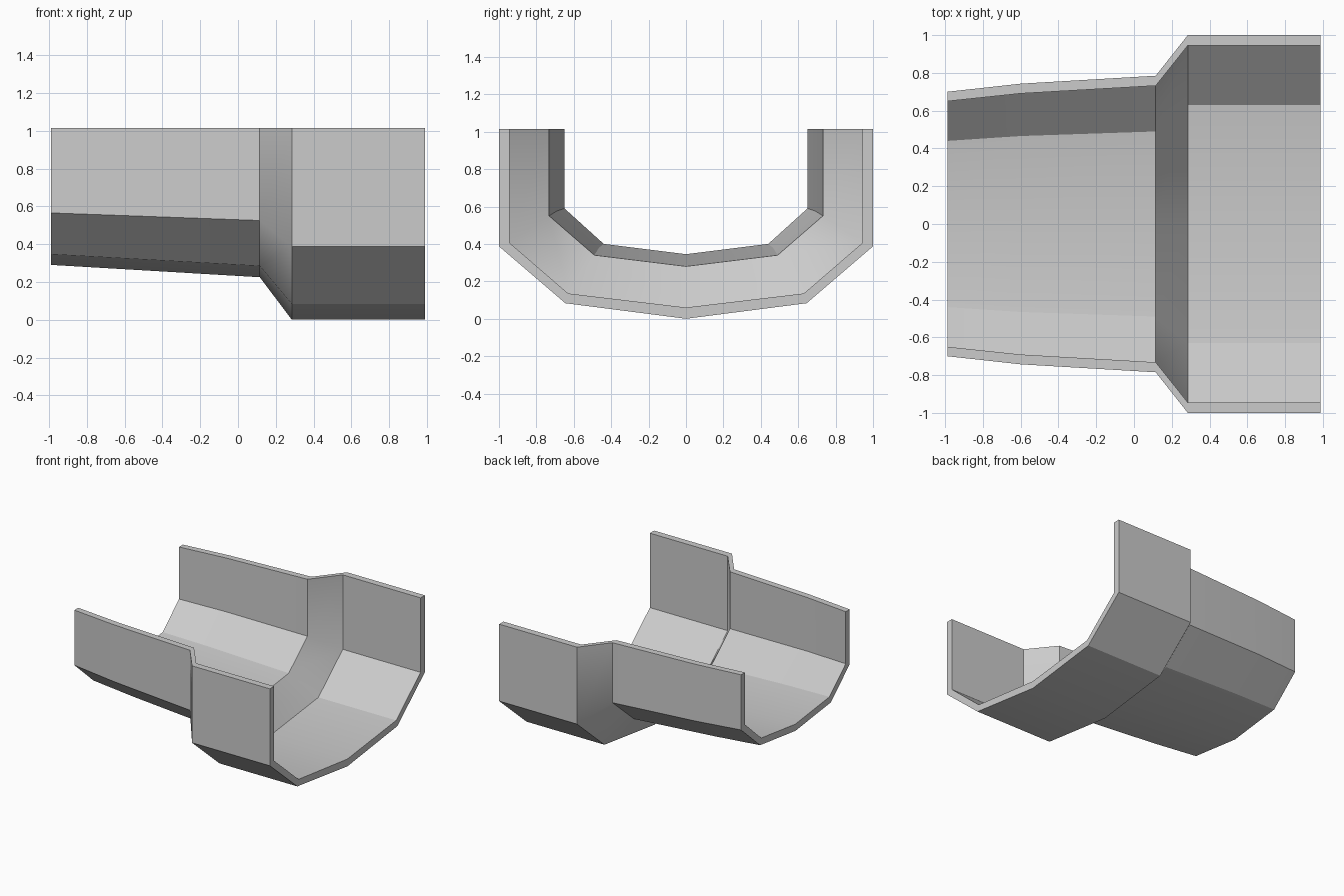
import bpy
import bmesh
import math

if "Cube" in bpy.data.objects:
    bpy.data.objects.remove(bpy.data.objects["Cube"])

RIM = 1.015

# Plain grey material
grey = bpy.data.materials.new("plain_grey")
grey.use_nodes = True
colour = (0.6, 0.6, 0.6, 1)
grey.diffuse_color = colour
grey.node_tree.nodes["Principled BSDF"].inputs["Base Color"].default_value = colour


def half_to_loop(outer, inner):
    """Mirror half profiles, given from wall knee to keel, into a closed U."""
    def full(half):
        half = [(half[0][0], RIM)] + half
        return half + [(-y, z) for y, z in reversed(half[:-1])]
    return full(outer) + full(inner)[::-1]


def blend(a, b, t):
    return [tuple(p + (q - p) * t for p, q in zip(u, v)) for u, v in zip(a, b)]


# Cross-sections: narrow end, narrow shoulder and wide socket
narrow = half_to_loop([(.70, .565), (.455, .347), (0, .29)],
                      [(.65, .59), (.44, .40), (0, .345)])
shoulder = half_to_loop([(.785, .525), (.505, .285), (0, .225)],
                        [(.732, .55), (.49, .34), (0, .28)])
wide = half_to_loop([(1, .387), (.645, .083), (0, 0)],
                    [(.945, .407), (.63, .135), (0, .06)])

# Slight outward bulge in the narrow trough
bend = [(y * 1.018, z) for y, z in blend(narrow, shoulder, .35)]
stations = [(-.988, narrow), (-.6, bend), (.115, shoulder),
            (.285, wide), (.988, wide)]

# Skin the stations into one solid trough
bm = bmesh.new()
rings = [[bm.verts.new((x, y, z)) for y, z in loop] for x, loop in stations]
n = len(narrow)
for a, b in zip(rings, rings[1:]):
    for i in range(n):
        j = (i + 1) % n
        bm.faces.new((a[i], a[j], b[j], b[i]))

# Close both ends with strips between the outer and inner walls
for ring in (rings[0], rings[-1]):
    for i in range(n // 2 - 1):
        bm.faces.new((ring[i], ring[i + 1], ring[n - 2 - i], ring[n - 1 - i]))
bmesh.ops.recalc_face_normals(bm, faces=bm.faces)

mesh = bpy.data.meshes.new("gutter_connector")
bm.to_mesh(mesh)
bm.free()
mesh.materials.append(grey)
gutter = bpy.data.objects.new("gutter_connector", mesh)
bpy.context.collection.objects.link(gutter)
bpy.context.view_layer.objects.active = gutter
gutter.select_set(True)
bpy.ops.object.shade_smooth_by_angle(angle=math.radians(30))
